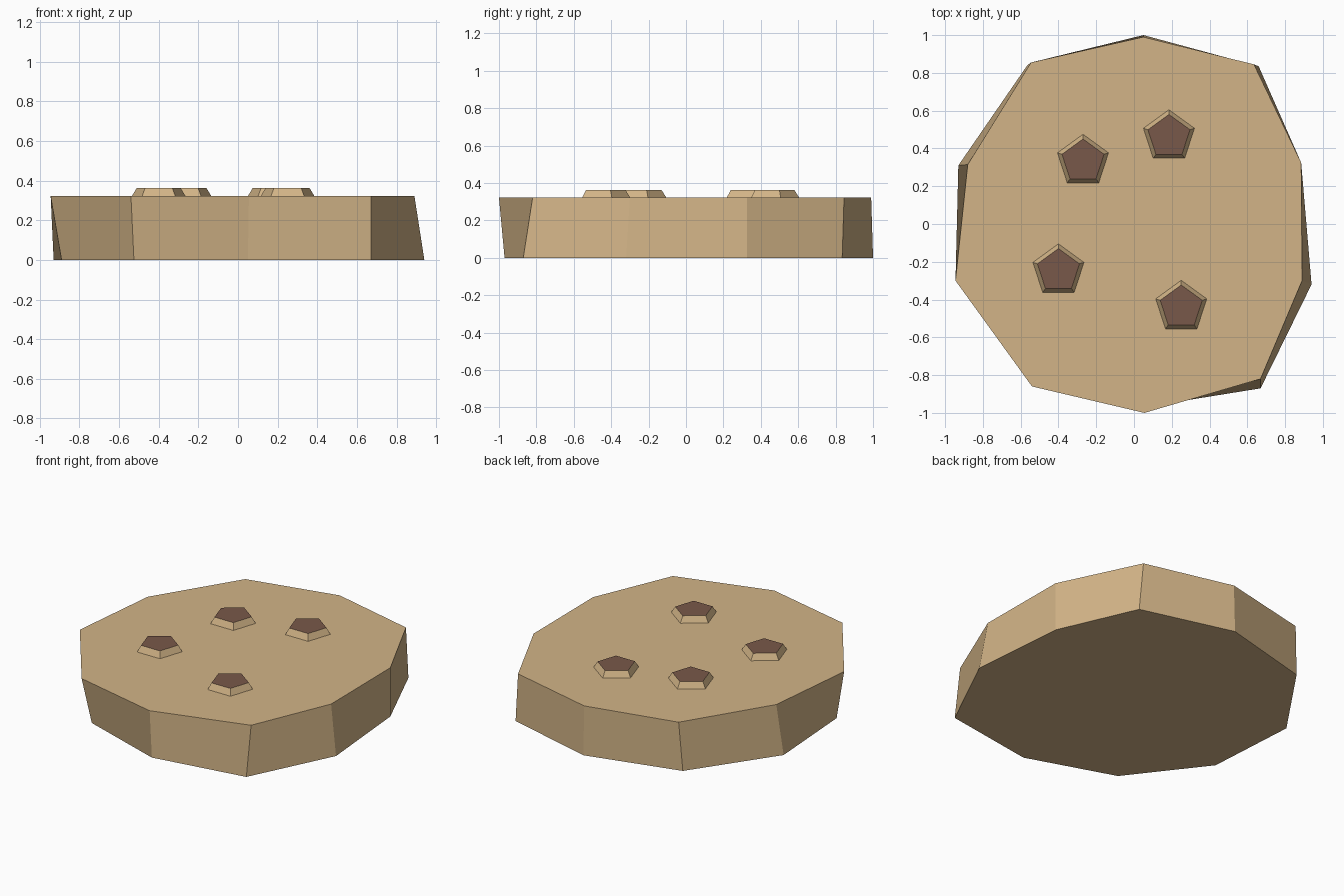
import bpy, bmesh, math

if "Cube" in bpy.data.objects:
    bpy.data.objects.remove(bpy.data.objects["Cube"])


def material(name, rgb):
    m = bpy.data.materials.new(name)
    m.diffuse_color = (*rgb, 1)
    m.use_nodes = True
    m.node_tree.nodes["Principled BSDF"].inputs["Base Color"].default_value = m.diffuse_color
    return m


dough = material("baked dough", (0.645, 0.456, 0.242))
chocolate = material("chocolate brown", (0.191, 0.098, 0.067))


def loft(name, lower, upper, z0, z1, mats, bottom=True):
    """Flat-sided solid between two outlines with equal point counts."""
    bm = bmesh.new()
    lo = [bm.verts.new((x, y, z0)) for x, y in lower]
    hi = [bm.verts.new((x, y, z1)) for x, y in upper]
    n = len(lo)
    for i in range(n):
        j = (i + 1) % n
        bm.faces.new((lo[i], lo[j], hi[j], hi[i]))
    bm.faces.new(hi).material_index = len(mats) - 1
    if bottom:
        bm.faces.new(lo[::-1])
    mesh = bpy.data.meshes.new(name)
    bm.to_mesh(mesh)
    bm.free()
    for m in mats:
        mesh.materials.append(m)
    ob = bpy.data.objects.new(name, mesh)
    bpy.context.collection.objects.link(ob)
    return ob


def pentagon(cx, cy, r):
    angles = [math.radians(90 + 72 * i) for i in range(5)]
    return [(cx + r * math.cos(a), cy + r * math.sin(a)) for a in angles]


# Uneven ten-sided biscuit slab, outlines counter-clockwise from the back
base = [(0.05, 1.0), (-0.565, 0.84), (-0.93, 0.31), (-0.89, -0.30), (-0.525, -0.775),
        (0.05, -0.97), (0.67, -0.87), (0.94, -0.32), (0.885, 0.325), (0.66, 0.835)]
top = [(0.05, 0.99), (-0.545, 0.855), (-0.88, 0.315), (-0.945, -0.30), (-0.54, -0.86),
       (0.055, -1.0), (0.67, -0.82), (0.89, -0.30), (0.885, 0.325), (0.635, 0.845)]
loft("biscuit", base, top, 0.0, 0.322, [dough])

# Raised five-sided bumps with chocolate tops
for i, (x, y) in enumerate([(-0.27, 0.333), (0.185, 0.463), (-0.40, -0.247), (0.25, -0.44)]):
    loft(f"chocolate_chip_{i + 1}", pentagon(x, y, 0.142), pentagon(x, y, 0.117),
         0.322, 0.362, [dough, chocolate], bottom=False)
